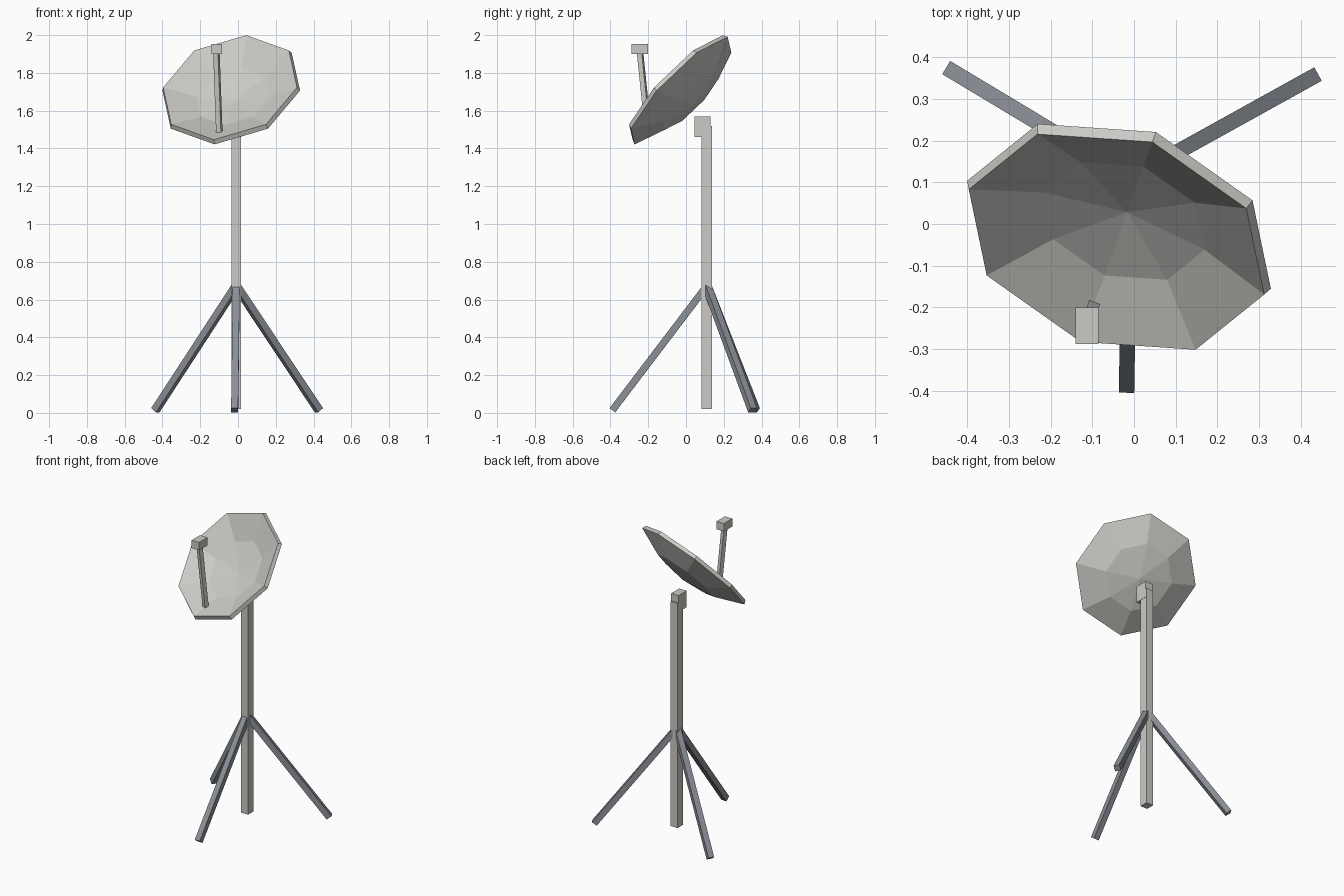
import bpy, bmesh, math
from mathutils import Vector, Matrix

if "Cube" in bpy.data.objects:
    bpy.data.objects.remove(bpy.data.objects["Cube"])


def material(name, color):
    m = bpy.data.materials.new(name)
    m.diffuse_color = (*color, 1)
    m.use_nodes = True
    m.node_tree.nodes["Principled BSDF"].inputs["Base Color"].default_value = m.diffuse_color
    return m


PALE = material("pale_grey", (0.6, 0.59, 0.56))
DARK = material("dark_steel", (0.26, 0.28, 0.31))


def finish(name, bm, mat):
    me = bpy.data.meshes.new(name)
    bm.to_mesh(me)
    bm.free()
    me.materials.append(mat)
    ob = bpy.data.objects.new(name, me)
    bpy.context.collection.objects.link(ob)
    return ob


def box(name, center, size, mat, rot=Matrix.Identity(4)):
    bm = bmesh.new()
    bmesh.ops.create_cube(bm, size=1)
    bm.transform(Matrix.Translation(center) @ rot @ Matrix.Diagonal((*size, 1)))
    return finish(name, bm, mat)


def frame(x, y, z):
    return Matrix((x, y, z)).transposed().to_4x4()


def strut(name, a, b, width, mat, side):
    # Square bar from a to b, one face turned towards side
    a, b = Vector(a), Vector(b)
    z = (b - a).normalized()
    y = z.cross(Vector(side)).normalized()
    return box(name, (a + b) / 2, (width, width, (b - a).length), mat,
               frame(y.cross(z), y, z))


# Mast and dish bracket
MX, MY = -0.009, 0.11
box("mast", (MX, MY, 0.77), (0.051, 0.055, 1.5), PALE)
box("dish_bracket", (MX, 0.0875, 1.515), (0.055, 0.085, 0.11), PALE)

# Tripod legs
for name, deg in (("front_leg", -91), ("right_leg", 29), ("left_leg", 149)):
    a = math.radians(deg)
    d = Vector((math.cos(a), math.sin(a), 0))
    strut(name, Vector((MX, MY, 0.672)), Vector((MX, MY, 0.014)) + d * 0.5,
          0.037, DARK, (-d.y, d.x, 0))

# Faceted parabolic dish: rings around its own axis, thickened backwards
U = Vector((0.942, -0.335, 0)).normalized()
V = Vector((0.229, 0.638, 0.737)).normalized()
N = U.cross(V)
R, DEPTH, SIDES = 0.376, 0.103, 8
bm = bmesh.new()
apex = bm.verts.new((0, 0, -DEPTH))
rings = []
for f in (0.545, 1.0):
    rings.append([bm.verts.new((R * f * math.cos(i * math.tau / SIDES),
                                R * f * math.sin(i * math.tau / SIDES),
                                -DEPTH * (1 - f * f))) for i in range(SIDES)])
inner, outer = rings
for i in range(SIDES):
    j = (i + 1) % SIDES
    bm.faces.new((apex, inner[i], inner[j]))
    bm.faces.new((inner[i], outer[i], outer[j], inner[j]))
bm.transform(Matrix.Translation((-0.042, -0.043, 1.723)) @ frame(U, V, N))
bm.normal_update()
dish = finish("dish", bm, PALE)
mod = dish.modifiers.new("thickness", "SOLIDIFY")
mod.thickness = 0.027
mod.offset = -1

# Feed arm and receiver
strut("feed_arm", (-0.099, -0.2, 1.487), (-0.115, -0.245, 1.925), 0.027, PALE, U)
box("receiver", (-0.113, -0.244, 1.926), (0.055, 0.087, 0.053), PALE)
